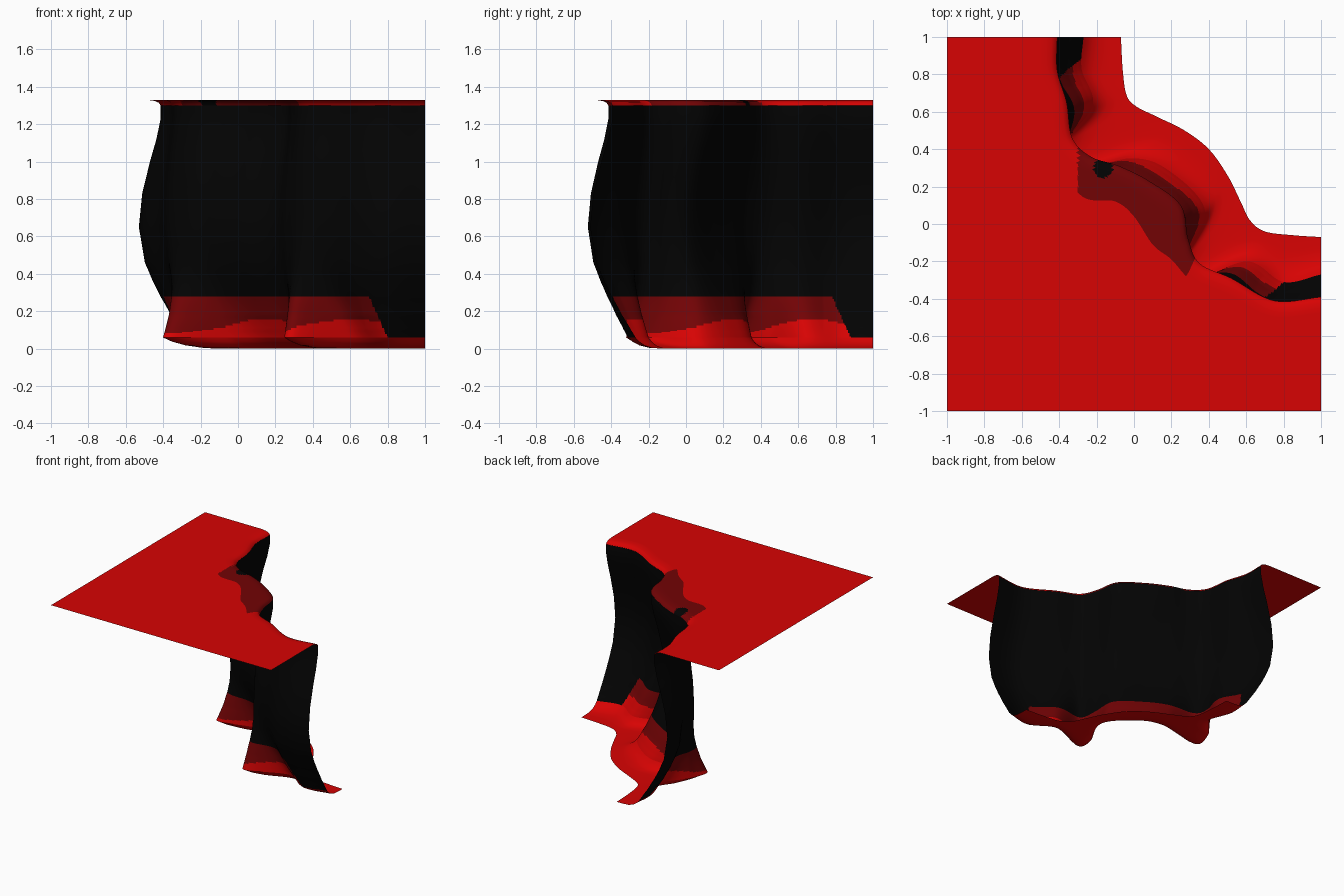
import bpy, math
from mathutils import Vector

cube = bpy.data.objects.get("Cube")
if cube:
    bpy.data.objects.remove(cube)

RED, DARK, BLACK = range(3)
STEPS = 24         # samples between neighbouring control points


def material(name, rgb):
    m = bpy.data.materials.new(name)
    m.use_nodes = True
    m.diffuse_color = (*rgb, 1)
    bsdf = m.node_tree.nodes["Principled BSDF"]
    bsdf.inputs["Base Color"].default_value = (*rgb, 1)
    bsdf.inputs["Roughness"].default_value = 0.9
    return m


materials = [material("red_ground", (0.68, 0.001, 0.001)),
             material("dark_red_ground", (0.17, 0.001, 0.0015)),
             material("black_rock", (0.001, 0.001, 0.001))]


def smooth_path(points):
    """Sample a smooth curve through the plan points."""
    pts = [Vector(p) for p in points]
    pts = [2 * pts[0] - pts[1]] + pts + [2 * pts[-1] - pts[-2]]
    out = []
    for i in range(1, len(pts) - 2):
        p, a, b, n = pts[i - 1:i + 3]
        for k in range(STEPS):
            t = k / STEPS
            out.append(a + (b - p) * t / 2 + (2 * p - 5 * a + 4 * b - n) * t * t / 2
                       + (3 * a - p - 3 * b + n) * t ** 3 / 2)
    return out + [pts[-2]]


# Plan curves, all running from the back edge to the left edge of the tile
edge = smooth_path([(-.41, 1), (-.41, .82), (-.36, .65), (-.33, .46), (-.23, .36),
                    (-.08, .31), (.08, .23), (.25, .1), (.29, -.08), (.35, -.21),
                    (.52, -.29), (.75, -.41), (1, -.39)])
base = smooth_path([(-.27, 1), (-.28, .83), (-.22, .64), (-.36, .44), (-.375, .27),
                    (-.03, .35), (.18, .29), (.38, .07), (.26, -.2), (.29, -.32),
                    (.6, -.2), (.8, -.31), (1, -.27)])
toe = smooth_path([(-.07, 1), (-.06, .82), (-.04, .69), (.01, .63), (.13, .57),
                   (.27, .5), (.4, .4), (.5, .26), (.57, .12), (.62, .02),
                   (.7, -.04), (.85, -.06), (1, -.07)])
patch = smooth_path([(-.56, 1), (-.55, .8), (-.48, .6), (-.43, .38), (-.28, .15),
                     (-.1, .12), (0, .04), (.1, -.11), (.2, -.19), (.31, -.31),
                     (.48, -.42), (.72, -.53), (1, -.53)])
COUNT = len(edge)
params = [j / (COUNT - 1) for j in range(COUNT)]
inward = [Vector((-math.cos(t * math.pi / 2), -math.sin(t * math.pi / 2))) for t in params]
inward[0], inward[-1] = Vector((-1, 0)), Vector((0, -1))
outer = [Vector((-1, 1 - 4 * t)) if t <= .5 else Vector((4 * t - 3, -1)) for t in params]


def row(path, z):
    return [(p.x, p.y, z) for p in path]


def inset(amount):
    return [p + d * amount for p, d in zip(edge, inward)]


def mix(path_a, path_b, k):
    return [a.lerp(b, k) for a, b in zip(path_a, path_b)]


def loft(name, rows, rule):
    """Skin the rows; colour each face by its centre, station and row."""
    verts = [v for r in rows for v in r]
    faces, keys = [], []
    for i in range(len(rows) - 1):
        for j in range(COUNT - 1):
            a, b = i * COUNT + j, (i + 1) * COUNT + j
            faces.append((a, a + 1, b + 1, b))
            keys.append(((j + .5) / (COUNT - 1), i))
    mesh = bpy.data.meshes.new(name)
    mesh.from_pydata(verts, [], faces)
    for m in materials:
        mesh.materials.append(m)
    for poly, (t, i) in zip(mesh.polygons, keys):
        poly.material_index = rule(poly.center, t, i)
        poly.use_smooth = True
    obj = bpy.data.objects.new(name, mesh)
    bpy.context.collection.objects.link(obj)


# Plateau: flat ground, worn patch with a hollow spot, and rolled lip
TOP = 1.33
lip = inset(.08)


def plateau_rule(c, t, i):
    if i > 0 and (c.xy - Vector((-.165, .3))).length < .052:
        return BLACK
    return DARK if i > 0 and .27 < t < .73 and c.x > -.3 else RED


loft("plateau", [row(outer, TOP)]
     + [row(mix(patch, lip, k / 10), TOP) for k in range(11)]
     + [row(inset(.055), TOP - .002), row(inset(.03), TOP - .006),
        row(inset(.01), TOP - .015), row(edge, TOP - .03)], plateau_rule)

# Cliff wall: height, hollow share, blend towards the base curve
profile = [(1.30, 0, 0), (1.23, 0, 0), (1.12, .2, 0), (1, .5, 0), (.83, .85, 0),
           (.65, 1, 0), (.46, .75, .01), (.36, .5, .08), (.28, .35, .22),
           (.18, .2, .5), (.1, .1, .82), (.06, 0, 1)]


def wall_row(z, hollow, blend):
    out = []
    for e, b, d, t in zip(edge, base, inward, params):
        swing = math.cos(t * 4 * math.pi)
        depth = .085 + .035 * swing
        # The two alcoves open out sooner than the rest of the wall
        pull = blend ** (1 - .6 * max(0, -swing))
        out.append((e + d * depth * hollow).lerp(b, pull))
    return row(out, z)


def wall_rule(c, t, i):
    past = max(0, c.x - .7, c.y - .78)
    if c.z > .28 - 2.2 * past:
        return BLACK
    wave = .12 + .04 * math.cos((t - .5) * 2 * math.pi / .35)
    return DARK if c.z > wave else RED


# Fine rows low down keep the colour borders smooth
wall_rows = [wall_row(*profile[0])]
for low, high in zip(profile[1:], profile):
    cuts = 7 if high[0] < .3 else 2
    for k in range(1, cuts + 1):
        wall_rows.append(wall_row(*Vector(high).lerp(Vector(low), k / cuts)))
loft("cliff_wall", wall_rows, wall_rule)

# Foot: skirt spreading out to the ground
spread = ((0, .06), (.1, .038), (.25, .018), (.45, .005), (.7, .001), (1, 0))
loft("foot", [row(mix(base, toe, k), z) for k, z in spread], lambda c, t, i: RED)
